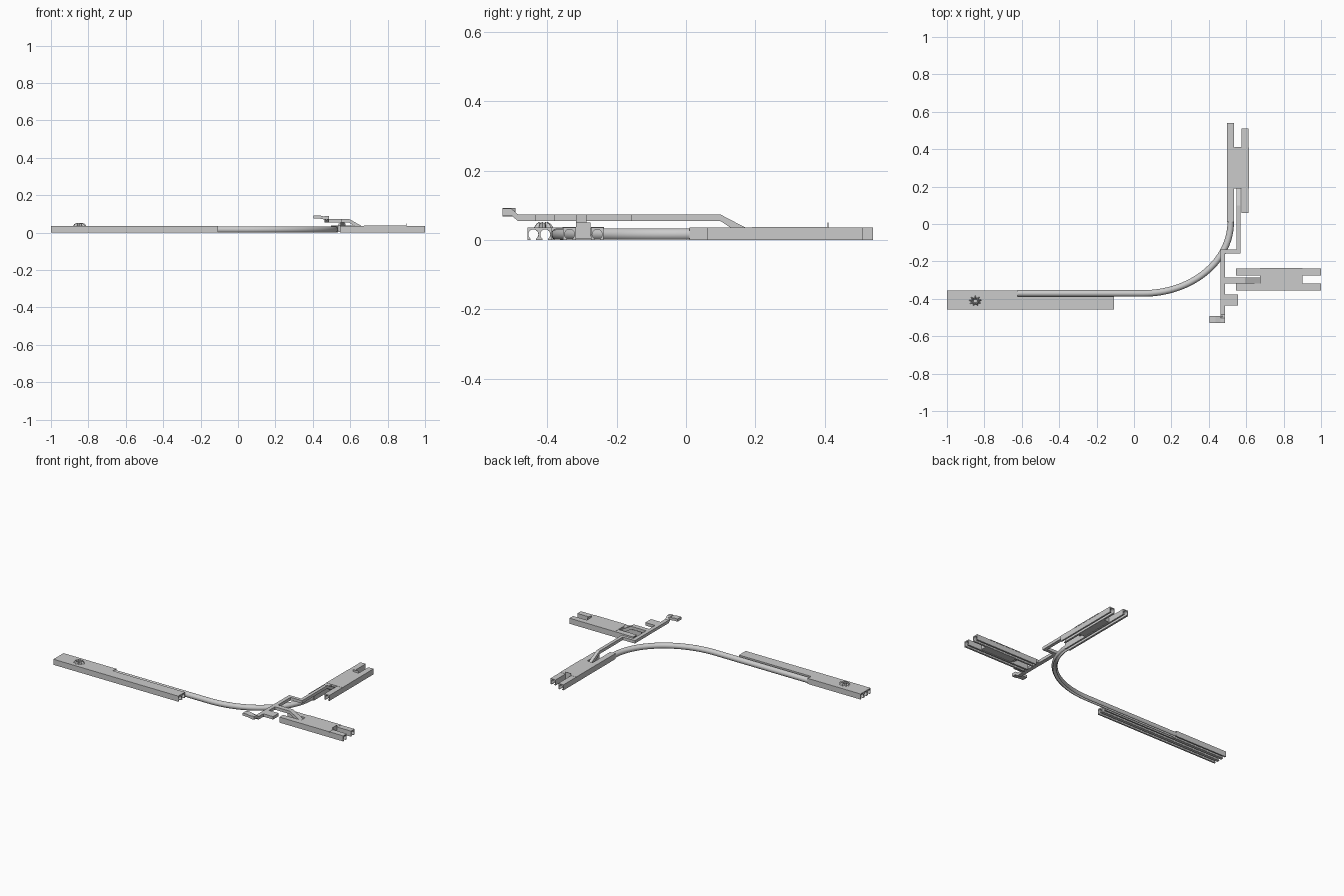
import bpy, bmesh, math
from mathutils import Vector

if "Cube" in bpy.data.objects:
    bpy.data.objects.remove(bpy.data.objects["Cube"])

R, CZ, TOP = 0.0145, 0.016, 0.036   # bore radius, bore centre height, block height


def finish(name, bm, smooth=True):
    bmesh.ops.recalc_face_normals(bm, faces=bm.faces)
    me = bpy.data.meshes.new(name)
    bm.to_mesh(me)
    bm.free()
    ob = bpy.data.objects.new(name, me)
    bpy.context.collection.objects.link(ob)
    if smooth:
        bpy.ops.object.select_all(action='DESELECT')
        ob.select_set(True)
        bpy.context.view_layer.objects.active = ob
        bpy.ops.object.shade_smooth_by_angle(angle=math.radians(30))
    return ob


def sweep(name, profile, path, smooth=True):
    """Sweep a closed (side, z) profile along a flat path of (x, y) points."""
    bm = bmesh.new()
    pts = [Vector(p) for p in path]
    rings = []
    for i, p in enumerate(pts):
        t = (pts[min(i + 1, len(pts) - 1)] - pts[max(i - 1, 0)]).normalized()
        n = Vector((-t.y, t.x))
        rings.append([bm.verts.new((p.x + n.x * s, p.y + n.y * s, z)) for s, z in profile])
    for a, b in zip(rings, rings[1:]):
        for j in range(len(a)):
            k = (j + 1) % len(a)
            bm.faces.new((a[j], a[k], b[k], b[j]))
    bm.faces.new(rings[0])
    bm.faces.new(rings[-1][::-1])
    return finish(name, bm, smooth)


def arc(r, cx=0.0, start=-57, end=237, n=20):
    angs = [math.radians(start + (end - start) * i / n) for i in range(n + 1)]
    return [(cx + r * math.cos(a), CZ + r * math.sin(a)) for a in angs]


def tunnel_profile(half, centres):
    """Square block with keyhole bores that are open along the bottom."""
    out = [(-half, 0), (-half, TOP), (half, TOP), (half, 0)]
    for c in sorted(centres, reverse=True):
        a = arc(R, c)
        out += [(a[0][0], 0)] + a + [(a[-1][0], 0)]
    return out


def box(name, x0, x1, y0, y1, z0, z1):
    h = (y1 - y0) / 2
    y = (y0 + y1) / 2
    return sweep(name, [(-h, z0), (-h, z1), (h, z1), (h, z0)], [(x0, y), (x1, y)], False)


def side_prism(name, profile, p0, p1):
    """Extrude a profile horizontally from p0 to p1 (ramps and walkways)."""
    return sweep(name, profile, [p0, p1], False)


# long depot: three bores, then two
sweep("depot_three_lane", tunnel_profile(0.0515, [-0.0345, 0, 0.0345]),
      [(-1.0, -0.406), (-0.622, -0.406)])
sweep("depot_two_lane", tunnel_profile(0.0345, [-0.01725, 0.01725]),
      [(-0.622, -0.423), (-0.107, -0.423)])

# curved open-bottomed pipe
path = [(-0.622, -0.371), (0.03, -0.371)]
path += [(0.05 + 0.467 * math.sin(a), 0.01 - 0.381 * math.cos(a))
         for a in [math.pi / 2 * i / 32 for i in range(33)]]
path.append((0.517, 0.03))
sweep("curved_pipe", arc(0.0175) + arc(R)[::-1], path)

# broken roof crater: jagged star rim around a dip
bm = bmesh.new()
N = 9
outer, rim, inner = [], [], []
for i in range(2 * N):
    a = math.pi * i / N + 0.2
    r = (0.038 + 0.007 * math.sin(3.1 * i)) if i % 2 == 0 else 0.021
    c, s = math.cos(a), math.sin(a) * 0.8
    zt = 0.052 if i % 2 else 0.047
    outer.append(bm.verts.new((-0.848 + r * c, -0.412 + r * s, TOP)))
    rim.append(bm.verts.new((-0.848 + 0.72 * r * c, -0.412 + 0.72 * r * s, zt)))
    inner.append(bm.verts.new((-0.848 + 0.011 * c, -0.412 + 0.011 * s, 0.04)))
for lo, hi in ((outer, rim), (rim, inner)):
    for i in range(2 * N):
        k = (i + 1) % (2 * N)
        bm.faces.new((lo[i], lo[k], hi[k], hi[i]))
bm.faces.new(inner)
finish("roof_crater", bm, False)

# north station lanes, east station lanes
lane = tunnel_profile(0.0185, [0])
for name, a, b in (("north_lane_west", (0.517, 0.01), (0.517, 0.54)),
                   ("north_lane_east", (0.594, 0.06), (0.594, 0.51)),
                   ("east_lane_north", (0.545, -0.256), (1.0, -0.256)),
                   ("east_lane_south", (0.545, -0.336), (1.0, -0.336))):
    sweep(name, lane, [a, b])

# station halls: platform floor, roof, stair head plate
box("north_floor", 0.535, 0.576, 0.19, 0.41, 0.003, 0.012)
box("north_roof", 0.498, 0.614, 0.19, 0.41, 0.0325, 0.037)
box("north_plate", 0.536, 0.575, 0.408, 0.411, 0.003, 0.05)
box("east_floor", 0.674, 0.902, -0.318, -0.274, 0.003, 0.012)
box("east_roof", 0.674, 0.902, -0.356, -0.236, 0.0325, 0.037)
box("east_plate", 0.899, 0.902, -0.317, -0.275, 0.003, 0.05)
box("north_front_wall", 0.536, 0.575, 0.19, 0.193, 0.003, 0.034)
box("east_front_wall", 0.674, 0.677, -0.317, -0.275, 0.003, 0.034)

# raised walkway
B, T = 0.054, 0.073
box("walkway_spine", 0.462, 0.487, -0.485, -0.137, B, T)
box("walkway_cross", 0.462, 0.569, -0.158, -0.137, B, T)
box("walkway_north", 0.548, 0.569, -0.158, 0.10, B, T)
box("walkway_side_room", 0.487, 0.556, -0.436, -0.378, B, T)
box("walkway_east", 0.487, 0.594, -0.318, -0.287, B, T)

# ramps down to the stations: profile is (side, z), extruded across the ramp
side_prism("north_ramp", [(0.10, B), (0.10, T), (0.19, 0.026), (0.19, 0.012), (0.165, 0.012)],
           (0.569, 0), (0.548, 0))
bpy.data.objects["north_ramp"].data.update()
for v in bpy.data.objects["north_ramp"].data.vertices:
    v.co.y = abs(v.co.y)
side_prism("east_ramp", [(-0.594, B), (-0.594, T), (-0.674, 0.028), (-0.674, 0.012), (-0.655, 0.012)],
           (0, -0.318), (0, -0.287))

# exit stairs rising at the south end
side_prism("exit_rise", [(-0.484, B), (-0.484, T), (-0.503, 0.09), (-0.53, 0.09),
                         (-0.53, 0.07), (-0.503, 0.07)], (0.462, 0), (0.487, 0))
side_prism("exit_stair", [(-0.475, 0.068), (-0.475, 0.083), (-0.435, 0.092), (-0.405, 0.092),
                          (-0.405, 0.075), (-0.435, 0.075)], (0, -0.53), (0, -0.492))
